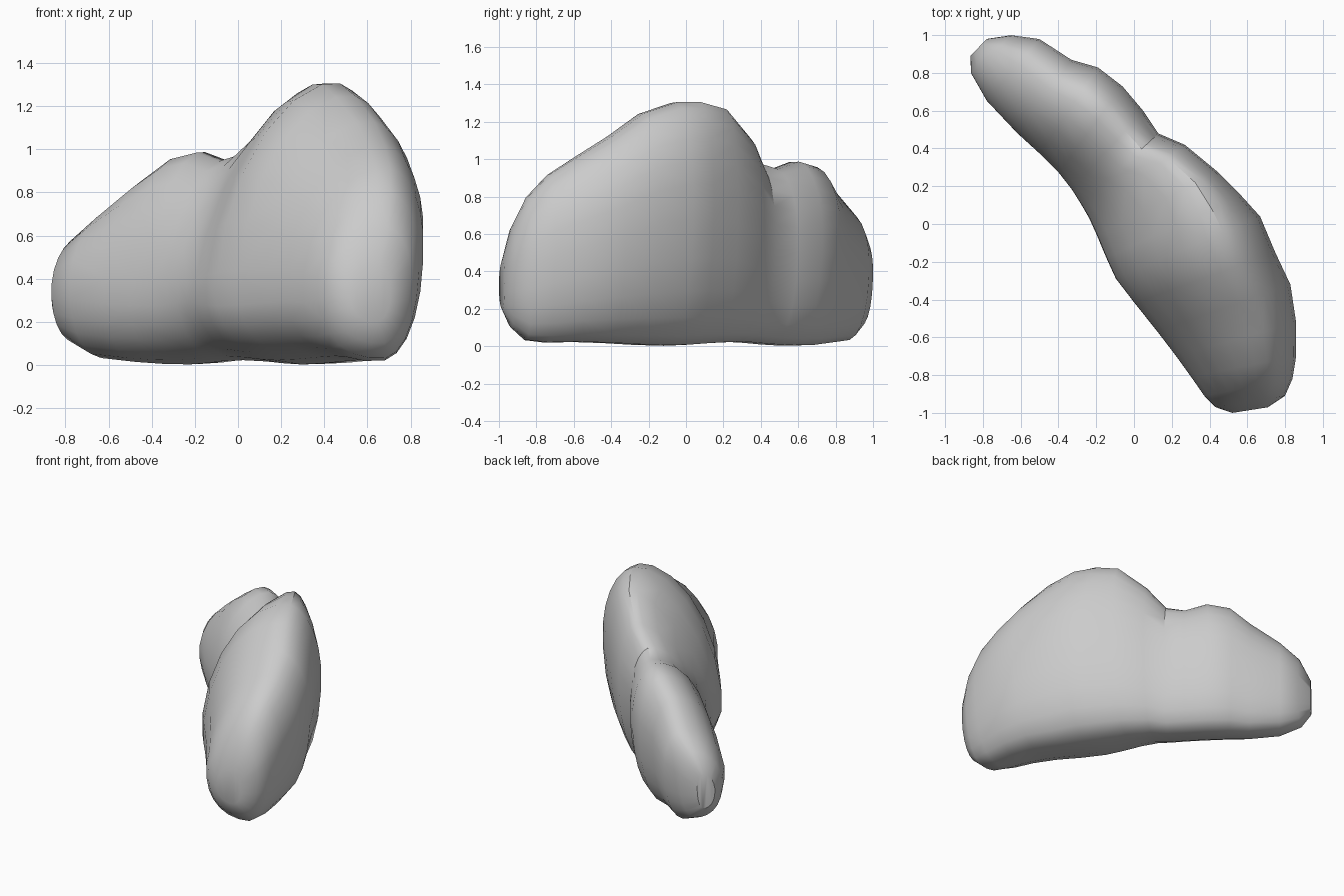
import bpy
import bmesh
import math
from mathutils import Vector

# Remove the default cube
default = bpy.data.objects.get("Cube")
if default:
    bpy.data.objects.remove(default, do_unlink=True)


def make_material(name, value):
    """Plain flat grey material."""
    mat = bpy.data.materials.new(name)
    mat.use_nodes = True
    colour = (value, value, value, 1.0)
    mat.diffuse_color = colour
    shader = next(n for n in mat.node_tree.nodes if n.type == "BSDF_PRINCIPLED")
    shader.inputs["Base Color"].default_value = colour
    shader.inputs["Roughness"].default_value = 0.8
    return mat


# Stations along the boulder: near edge x, y, far edge x, y, ridge height
STATIONS = [
    (-.865, .89, -.78, .98, .46),
    (-.865, .8, -.65, 1, .6),
    (-.78, .65, -.5, .98, .71),
    (-.62, .48, -.33, .87, .86),
    (-.5, .37, -.19, .83, .96),
    (-.4, .27, -.06, .73, .99),
    (-.33, .18, .05, .6, .95),
    (-.28, .1, .13, .48, .98),
    (-.24, .03, .27, .42, 1.11),
    (-.2, -.06, .44, .28, 1.27),
    (-.15, -.18, .57, .15, 1.31),
    (-.1, -.29, .67, .04, 1.31),
    (0, -.42, .75, -.15, 1.25),
    (.12, -.57, .83, -.32, 1.13),
    (.22, -.7, .86, -.52, 1.02),
    (.3, -.81, .86, -.7, .92),
    (.37, -.91, .84, -.82, .8),
    (.43, -.97, .8, -.91, .64),
    (.52, -1, .71, -.97, .46),
]
RIDGE = 0.68      # the crest leans towards the far side
KEEL = 0.62       # lowest line of the underside
SADDLE = 8.5      # station where the two humps meet
SIDES = 24


def base_height(index):
    """The underside lifts at both rounded ends."""
    from_end = min(index, len(STATIONS) - 1 - index)
    lift = {0: 0.2, 1: 0.1, 2: 0.03}
    return lift.get(from_end, 0.01 + 0.01 * math.sin(index))


def section(index):
    """Leaning oval: low waist on the near wall, high waist on the far wall."""
    near_x, near_y, far_x, far_y, top = STATIONS[index]
    near, far = Vector((near_x, near_y, 0)), Vector((far_x, far_y, 0))
    base = base_height(index)
    low_waist = base + min(0.33, 0.5 * (top - base))
    high_waist = base + 0.61 * (top - base)
    # by the saddle the crest shifts back and the near shoulder thins
    saddle = math.exp(-((index - SADDLE) / 2) ** 2)
    ring = []
    for k in range(SIDES):
        angle = math.tau * (k + 0.5) / SIDES
        c, s = math.cos(angle), math.sin(angle)
        # each quarter has its own centre line, end height and fullness
        waist = high_waist if c > 0 else low_waist
        edge = 1.0 if c > 0 else 0.0
        if s > 0:
            centre, goal = RIDGE + 0.12 * saddle, top
            power = 1.0 if c > 0 else 1.06 + 0.3 * saddle
        else:
            centre, goal = KEEL, base
            power = 0.92 if c > 0 else 0.87
        u = centre + abs(c) ** power * (edge - centre)
        point = near.lerp(far, u)
        point.z = waist + abs(s) ** power * (goal - waist)
        ring.append(point)
    return ring


# Loft the body through its stations and close both ends
bm = bmesh.new()
rings = [[bm.verts.new(p) for p in section(i)] for i in range(len(STATIONS))]
for a, b in zip(rings, rings[1:]):
    for k in range(SIDES):
        n = (k + 1) % SIDES
        bm.faces.new((a[k], a[n], b[n], b[k]))
for ring in (rings[0], rings[-1]):
    bm.faces.new(ring)
bmesh.ops.triangulate(bm, faces=bm.faces[:])
bmesh.ops.recalc_face_normals(bm, faces=bm.faces[:])

mesh = bpy.data.meshes.new("boulder")
bm.to_mesh(mesh)
bm.free()
mesh.materials.append(make_material("stone grey", 0.6))

boulder = bpy.data.objects.new("boulder", mesh)
bpy.context.collection.objects.link(boulder)

# Smooth the broad walls, keep the hard creases
bpy.ops.object.select_all(action="DESELECT")
boulder.select_set(True)
bpy.context.view_layer.objects.active = boulder
bpy.ops.object.shade_smooth_by_angle(angle=math.radians(35))
